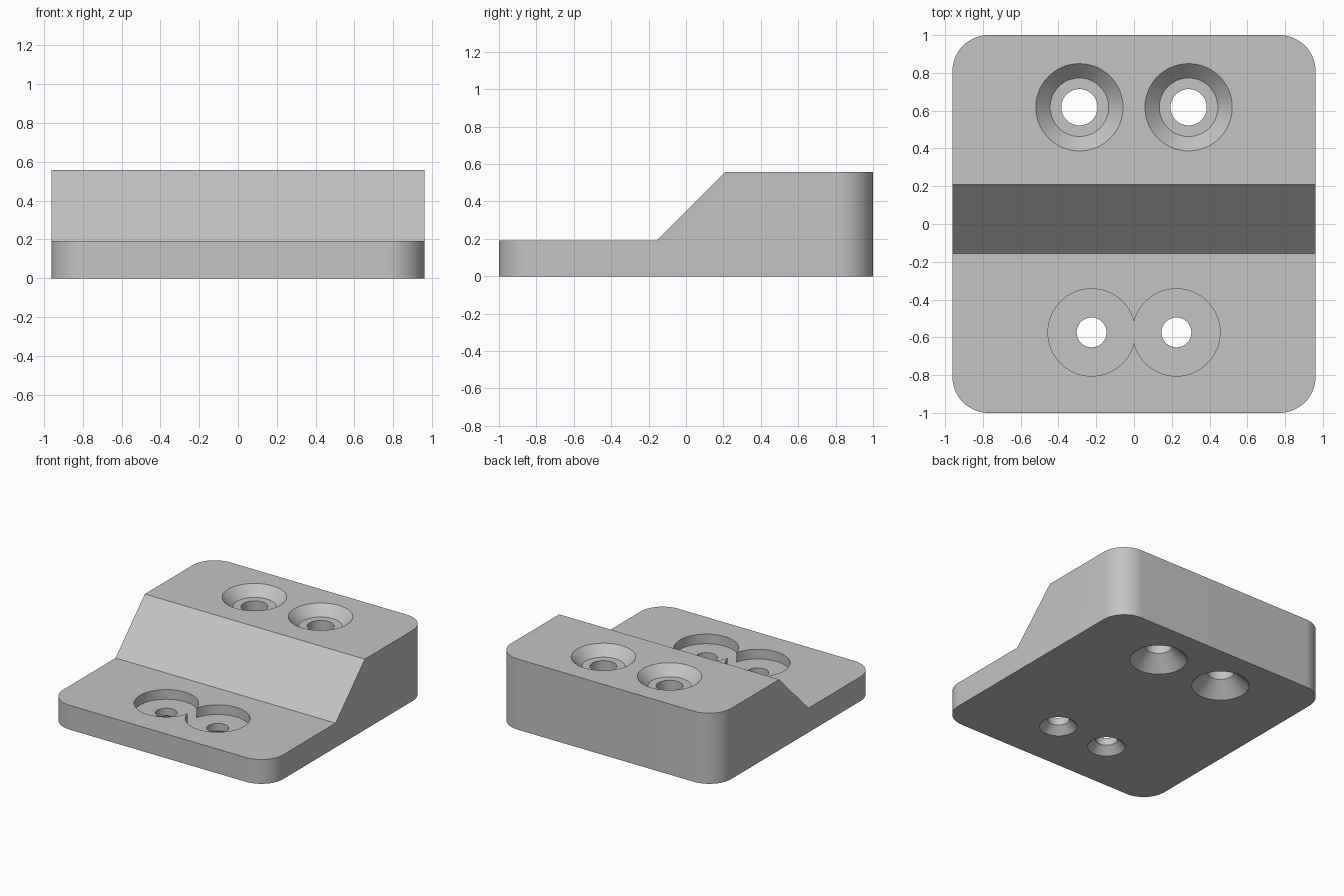
import bpy, bmesh, math

if "Cube" in bpy.data.objects:
    bpy.data.objects.remove(bpy.data.objects["Cube"])

HALF_W, TOP, STEP = 0.9615, 0.558, 0.192

grey = bpy.data.materials.new("plain grey")
grey.diffuse_color = (0.55, 0.55, 0.55, 1)
grey.use_nodes = True
grey.node_tree.nodes["Principled BSDF"].inputs["Base Color"].default_value = grey.diffuse_color


def make_object(name, bm):
    bmesh.ops.recalc_face_normals(bm, faces=bm.faces)
    mesh = bpy.data.meshes.new(name)
    bm.to_mesh(mesh)
    bm.free()
    obj = bpy.data.objects.new(name, mesh)
    bpy.context.collection.objects.link(obj)
    mesh.materials.append(grey)
    return obj


def stepped_body():
    # side profile (y, z) swept across the width
    profile = [(-1, 0), (1, 0), (1, TOP), (0.21, TOP), (-0.155, STEP), (-1, STEP)]
    bm = bmesh.new()
    face = bm.faces.new([bm.verts.new((-HALF_W, y, z)) for y, z in profile])
    out = bmesh.ops.extrude_face_region(bm, geom=[face])["geom"]
    moved = [v for v in out if isinstance(v, bmesh.types.BMVert)]
    bmesh.ops.translate(bm, verts=moved, vec=(2 * HALF_W, 0, 0))
    # round the four upright corners
    upright = [e for e in bm.edges
               if all(abs(abs(v.co.y) - 1) < 1e-4 for v in e.verts)
               and abs(e.verts[0].co.z - e.verts[1].co.z) > 0.1]
    bmesh.ops.bevel(bm, geom=upright, offset=0.192, offset_type='OFFSET',
                    segments=16, profile=0.5, affect='EDGES')
    return make_object("stepped_block", bm)


def turned_cutter(name, x, y, profile, sides=72):
    # closed solid of revolution from (radius, z) pairs
    bm = bmesh.new()
    rings = [[bm.verts.new((x + r * math.cos(math.tau * i / sides),
                            y + r * math.sin(math.tau * i / sides), z))
              for i in range(sides)] for r, z in profile]
    for low, high in zip(rings, rings[1:]):
        for i in range(sides):
            j = (i + 1) % sides
            bm.faces.new((low[i], low[j], high[j], high[i]))
    bm.faces.new(rings[0])
    bm.faces.new(rings[-1])
    return make_object(name, bm)


body = stepped_body()

# rear holes: sloped recess above, countersink below
rear = [(0.206, -0.1), (0.206, 0), (0.096, 0.108), (0.096, TOP - 0.075),
        (0.155, TOP - 0.075), (0.231, TOP), (0.231, TOP + 0.1)]
# front holes: straight recess above, small countersink below
front = [(0.135, -0.1), (0.135, 0), (0.079, 0.057), (0.079, STEP - 0.076),
         (0.231, STEP - 0.076), (0.231, STEP + 0.1)]

cutters = []
for side in (-1, 1):
    cutters.append(turned_cutter("rear_hole_cutter", side * 0.289, 0.618, rear))
    cutters.append(turned_cutter("front_hole_cutter", side * 0.2245, -0.574, front))

bpy.context.view_layer.objects.active = body
body.select_set(True)
for cutter in cutters:
    cutter.hide_render = True
    mod = body.modifiers.new("hole", 'BOOLEAN')
    mod.operation = 'DIFFERENCE'
    mod.solver = 'EXACT'
    mod.object = cutter
    bpy.ops.object.modifier_apply(modifier=mod.name)
for cutter in cutters:
    bpy.data.objects.remove(cutter)

bpy.ops.object.shade_smooth_by_angle(angle=math.radians(30))
